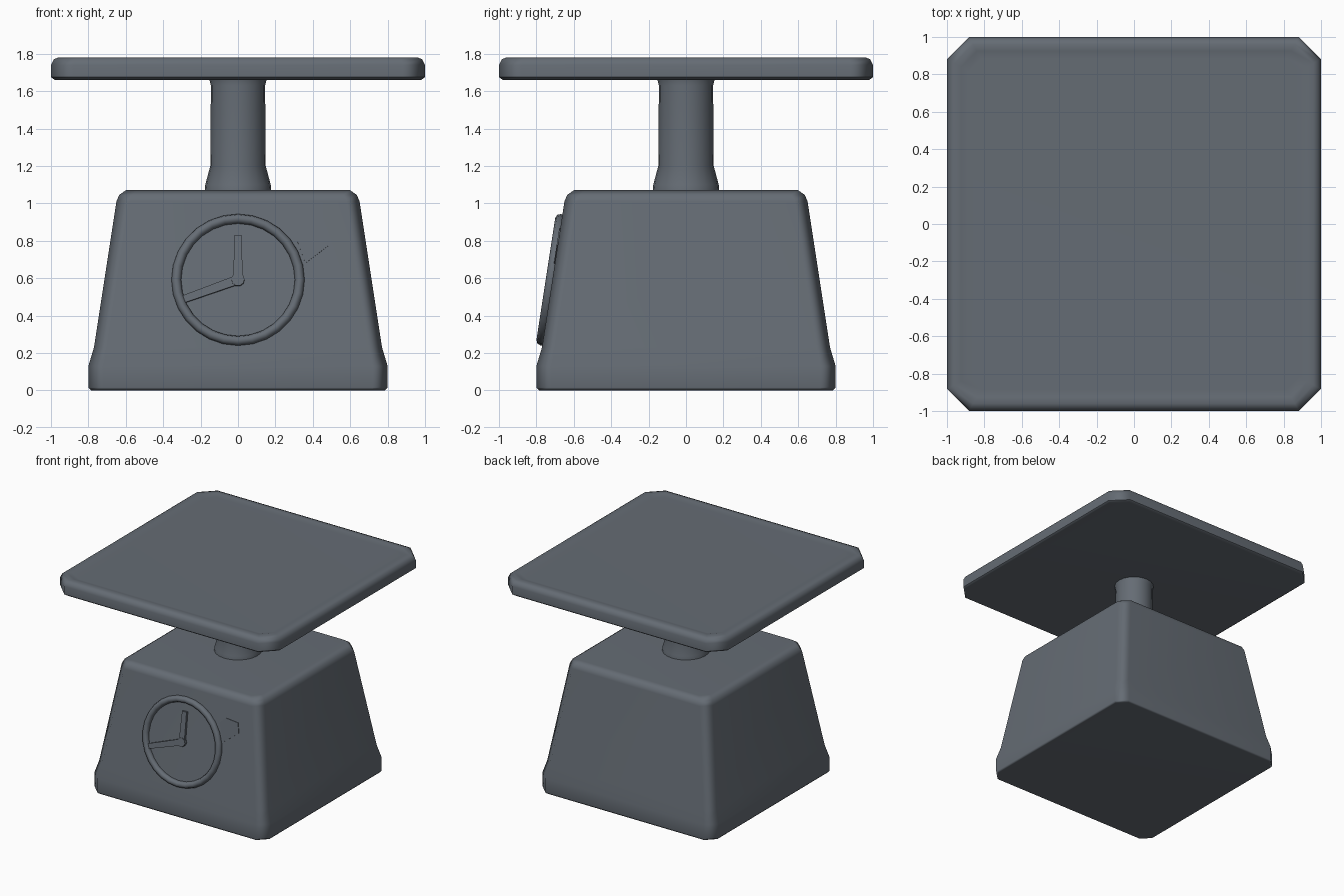
import bpy, bmesh, math
from mathutils import Matrix

cube = bpy.data.objects.get("Cube")
if cube:
    bpy.data.objects.remove(cube, do_unlink=True)

# One flat slate colour for the whole model
slate = bpy.data.materials.new("slate_grey")
slate.use_nodes = True
COLOUR = (0.13, 0.15, 0.175, 1)
slate.diffuse_color = COLOUR
slate.node_tree.nodes["Principled BSDF"].inputs["Base Color"].default_value = COLOUR


def finish(name, bm, angle=50, matrix=None):
    """Turn a bmesh into a smooth-shaded object."""
    bmesh.ops.recalc_face_normals(bm, faces=bm.faces)
    mesh = bpy.data.meshes.new(name)
    bm.to_mesh(mesh)
    bm.free()
    obj = bpy.data.objects.new(name, mesh)
    bpy.context.collection.objects.link(obj)
    mesh.materials.append(slate)
    if matrix:
        obj.matrix_world = matrix
    bpy.ops.object.select_all(action='DESELECT')
    obj.select_set(True)
    bpy.context.view_layer.objects.active = obj
    bpy.ops.object.shade_smooth_by_angle(angle=math.radians(angle))
    weighted = obj.modifiers.new("even_shading", 'WEIGHTED_NORMAL')
    weighted.keep_sharp = True
    return obj


def loft(name, loops, angle=50):
    """Skin a stack of equal-length loops and cap both ends."""
    bm = bmesh.new()
    rings = [[bm.verts.new(p) for p in loop] for loop in loops]
    n = len(rings[0])
    for low, high in zip(rings, rings[1:]):
        for i in range(n):
            j = (i + 1) % n
            bm.faces.new((low[i], low[j], high[j], high[i]))
    bm.faces.new(rings[0])
    bm.faces.new(rings[-1])
    return finish(name, bm, angle)


def square_loop(half, cut, z):
    """Square with cut corners."""
    points = []
    for k in range(4):
        turn = Matrix.Rotation(k * math.pi / 2, 3, 'Z')
        for x, y in ((half, half - cut), (half - cut, half)):
            p = turn @ Matrix.Translation((x, y, z)).translation
            points.append(p)
    return points


def circle_loop(radius, z, n=20):
    return [(radius * math.cos(math.tau * i / n),
             radius * math.sin(math.tau * i / n), z) for i in range(n)]


def plate(name, outline, base, top, matrix):
    """Extrude a flat outline along its local z axis."""
    bm = bmesh.new()
    face = bm.faces.new([bm.verts.new((x, y, base)) for x, y in outline])
    moved = bmesh.ops.extrude_face_region(bm, geom=[face])["geom"]
    verts = [v for v in moved if isinstance(v, bmesh.types.BMVert)]
    bmesh.ops.translate(bm, verts=verts, vec=(0, 0, top - base))
    return finish(name, bm, 30, matrix)


# Tapered housing with a skirt at the foot
loft("housing", [square_loop(*s) for s in (
    (0.785, 0.07, 0), (0.8, 0.08, 0.015), (0.8, 0.08, 0.13),
    (0.77, 0.07, 0.23), (0.65, 0.07, 1.01), (0.635, 0.07, 1.045),
    (0.6, 0.06, 1.07))])

# Post with a flared collar
loft("post", [circle_loop(*c) for c in (
    (0.178, 1.06), (0.175, 1.1), (0.148, 1.2), (0.145, 1.63), (0.155, 1.67))])

# Weighing tray with a soft rim around a shallow floor
loft("tray", [square_loop(*s) for s in (
    (0.98, 0.11, 1.66), (1.0, 0.12, 1.675), (1.0, 0.12, 1.74),
    (0.985, 0.11, 1.77), (0.96, 0.1, 1.78), (0.925, 0.085, 1.78),
    (0.885, 0.07, 1.768))])

# Dial parts share a frame lying on the sloping front
dial = (Matrix.Translation((0, -0.714, 0.59))
        @ Matrix.Rotation(math.radians(81.25), 4, 'X'))

# Dial rim: a rounded profile swept around a circle
bm = bmesh.new()
SEGMENTS, SIDES = 28, 8
sweep = []
for i in range(SEGMENTS):
    a = math.tau * i / SEGMENTS
    row = []
    for j in range(SIDES):
        b = math.tau * j / SIDES
        r = 0.33 + 0.026 * math.cos(b)
        row.append(bm.verts.new((r * math.cos(a), r * math.sin(a),
                                 0.008 + 0.028 * math.sin(b))))
    sweep.append(row)
for i in range(SEGMENTS):
    here, after = sweep[i], sweep[(i + 1) % SEGMENTS]
    for j in range(SIDES):
        k = (j + 1) % SIDES
        bm.faces.new((here[j], after[j], after[k], here[k]))
finish("dial_rim", bm, 60, dial)


def hand(name, length, degrees):
    outline = [(-0.025, -0.01), (0.025, -0.01), (0.02, length), (-0.02, length)]
    plate(name, outline, -0.01, 0.02,
          dial @ Matrix.Rotation(math.radians(degrees), 4, 'Z'))


# Dial hands and hub
hand("upright_hand", 0.24, 0)
hand("long_hand", 0.31, 110)
plate("hand_hub", [(x, y) for x, y, z in circle_loop(0.035, 0, 10)],
      -0.01, 0.026, dial)

# Five-sided tab beside the dial
plate("side_tab", [(0.31, 0.23), (0.36, 0.28), (0.475, 0.27),
                   (0.49, 0.19), (0.36, 0.09)], -0.003, 0.006, dial)
